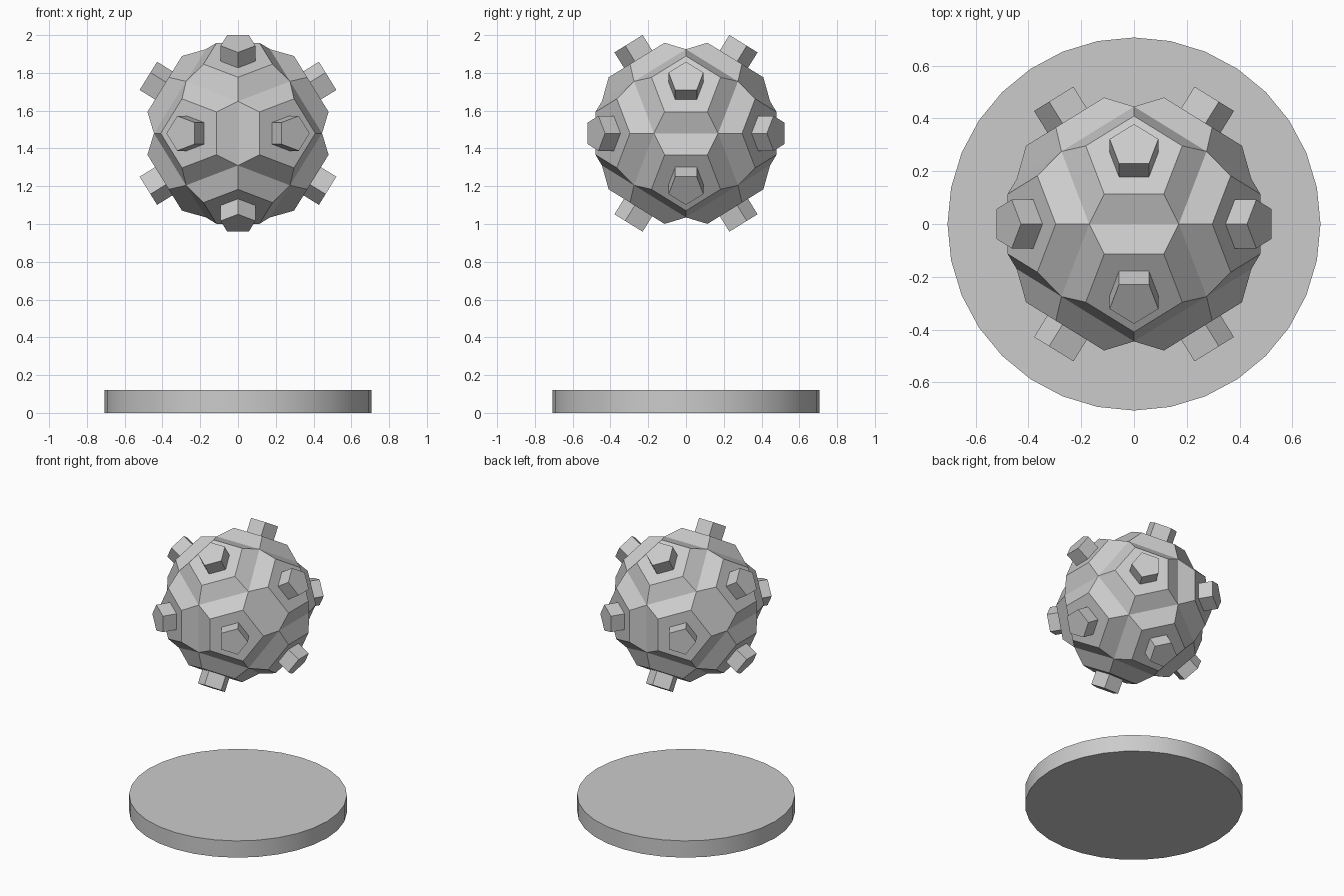
import bpy, bmesh, math
from mathutils import Vector

if "Cube" in bpy.data.objects:
    bpy.data.objects.remove(bpy.data.objects["Cube"])

EDGE = 0.34                      # dodecahedron edge length
PHI = (1 + 5 ** 0.5) / 2

# Base disc
bpy.ops.mesh.primitive_cylinder_add(vertices=32, radius=0.707, depth=0.12, location=(0, 0, 0.06))
disc = bpy.context.object
disc.name = "base_disc"
bpy.ops.object.shade_smooth_by_angle(angle=math.radians(30))

# Floating ball: dodecahedron from the hull of its 20 corners
s = EDGE * PHI / 2
signs = (-1, 1)
corners = [Vector((x, y, z)) for x in signs for y in signs for z in signs]
for a in signs:
    for b in signs:
        p = (a / PHI, 0, b * PHI)
        corners += [Vector((p[i], p[(i + 1) % 3], p[(i + 2) % 3])) for i in range(3)]

bm = bmesh.new()
for c in corners:
    bm.verts.new(c * s)
bmesh.ops.convex_hull(bm, input=bm.verts[:])
bmesh.ops.dissolve_limit(bm, angle_limit=math.radians(5), verts=bm.verts[:], edges=bm.edges[:])
bmesh.ops.recalc_face_normals(bm, faces=bm.faces[:])

# Raised plateau, then a straight pentagonal peg on every face
faces = bm.faces[:]
for thickness, depth in ((0.0785, 0.089), (0.077, 0.0), (0.0, 0.096)):
    bmesh.ops.inset_individual(bm, faces=faces, thickness=thickness, depth=depth, use_even_offset=True)

mesh = bpy.data.meshes.new("pegged_ball")
bm.to_mesh(mesh)
bm.free()
ball = bpy.data.objects.new("pegged_ball", mesh)
ball.location = (0, 0, 1.48)
bpy.context.collection.objects.link(ball)
